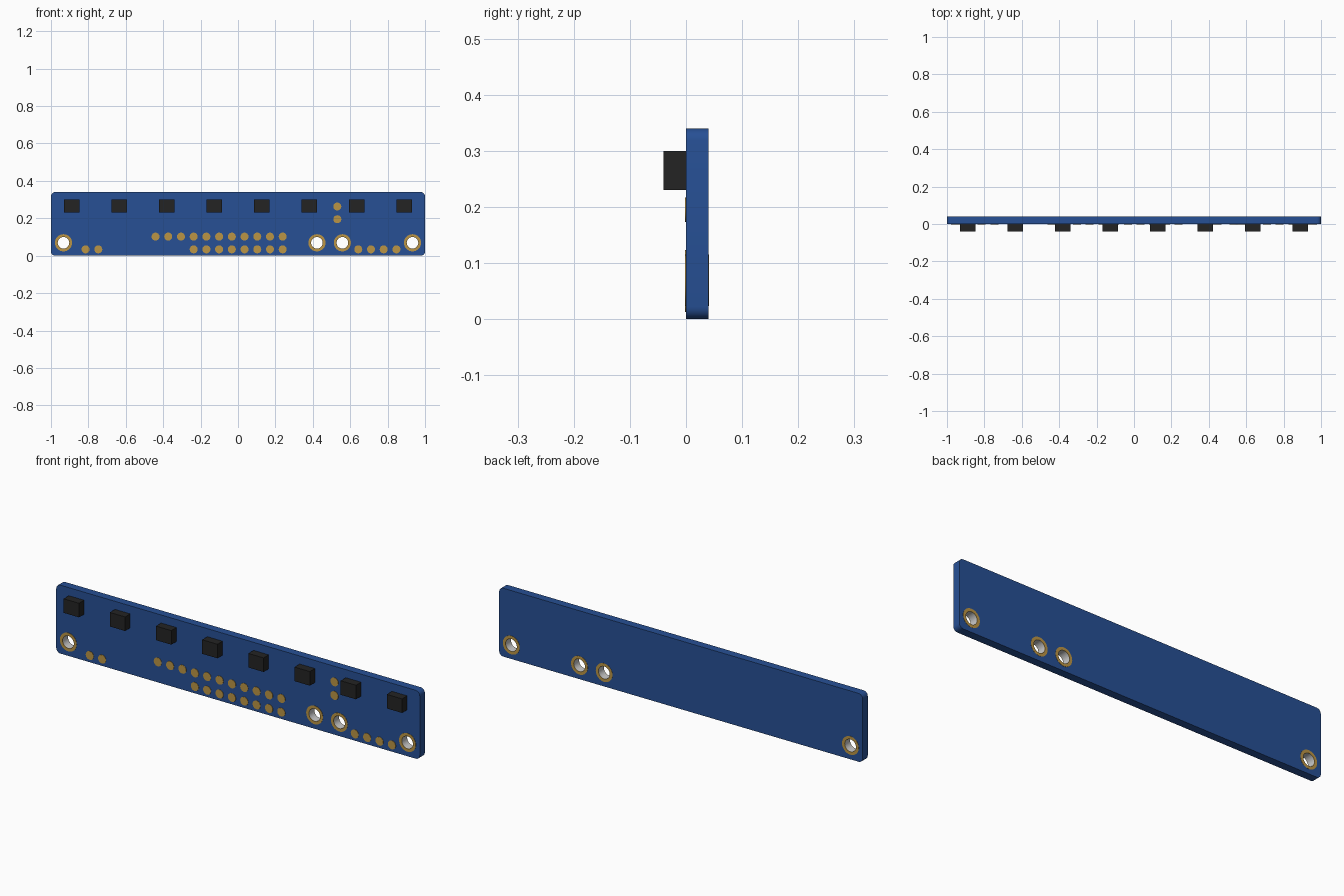
import bpy, bmesh
from math import sin, cos, pi

if "Cube" in bpy.data.objects:
    bpy.data.objects.remove(bpy.data.objects["Cube"])


def material(name, rgb):
    m = bpy.data.materials.new(name)
    m.diffuse_color = (*rgb, 1)
    m.use_nodes = True
    m.node_tree.nodes["Principled BSDF"].inputs["Base Color"].default_value = m.diffuse_color
    return m


BLUE = material("board_blue", (0.02, 0.08, 0.30))
GOLD = material("contact_gold", (0.50, 0.30, 0.06))
BLACK = material("chip_black", (0.017, 0.017, 0.017))


def circle(x, z, r, n=32):
    return [(x + r * cos(2 * pi * i / n), z + r * sin(2 * pi * i / n)) for i in range(n)]


def rounded_rect(x0, x1, z0, z1, r, seg=5):
    pts = []
    corners = [(x1 - r, z1 - r), (x0 + r, z1 - r), (x0 + r, z0 + r), (x1 - r, z0 + r)]
    for k, (cx, cz) in enumerate(corners):
        for i in range(seg + 1):
            a = pi / 2 * (k + i / seg)
            pts.append((cx + r * cos(a), cz + r * sin(a)))
    return pts


def plate(name, loops, y0, y1, mat=None):
    """Filled x-z outline (inner loops become holes) spanning y0..y1."""
    cu = bpy.data.curves.new(name, 'CURVE')
    cu.dimensions = '2D'
    cu.fill_mode = 'BOTH'
    cu.extrude = (y1 - y0) / 2
    for pts in loops:
        s = cu.splines.new('POLY')
        s.points.add(len(pts) - 1)
        for p, (x, z) in zip(s.points, pts):
            p.co = (x, z, 0, 1)
        s.use_cyclic_u = True
    tmp = bpy.data.objects.new(name + "_outline", cu)
    bpy.context.collection.objects.link(tmp)
    dg = bpy.context.evaluated_depsgraph_get()
    me = bpy.data.meshes.new_from_object(tmp.evaluated_get(dg))
    bpy.data.objects.remove(tmp)
    bm = bmesh.new()
    bm.from_mesh(me)
    bmesh.ops.remove_doubles(bm, verts=bm.verts, dist=1e-5)
    for v in bm.verts:
        x, z, d = v.co
        v.co = (x, (y0 + y1) / 2 - d, z)
    bmesh.ops.recalc_face_normals(bm, faces=bm.faces)
    bm.to_mesh(me)
    bm.free()
    me.materials.clear()
    if mat:
        me.materials.append(mat)
    ob = bpy.data.objects.new(name, me)
    bpy.context.collection.objects.link(ob)
    bpy.ops.object.select_all(action='DESELECT')
    ob.select_set(True)
    bpy.context.view_layer.objects.active = ob
    bpy.ops.object.shade_smooth_by_angle(angle=pi / 6)
    return ob


# Circuit board with four mounting holes
HOLES = [-0.933, 0.422, 0.558, 0.933]
HZ, HR = 0.069, 0.031
plate("board", [rounded_rect(-1, 1, 0, 0.34, 0.022)] + [circle(x, HZ, HR + 0.002) for x in HOLES],
      0, 0.04, BLUE)

# Gold rings on both faces and a bare metal liner through each hole
for x in HOLES:
    ring = [circle(x, HZ, 0.046), circle(x, HZ, HR)]
    plate("front_hole_ring", ring, -0.0015, 0.0005, GOLD)
    plate("back_hole_ring", ring, 0.0395, 0.041, GOLD)
    plate("hole_liner", [circle(x, HZ, HR + 0.002), circle(x, HZ, HR)], 0, 0.04)

# Round contact pads on a regular pitch
P = 0.068
pads = [(-0.441 + P * i, 0.102) for i in range(11)]
pads += [(-0.237 + P * i, 0.034) for i in range(8)]
pads += [(-0.815 + P * i, 0.034) for i in range(2)]
pads += [(0.643 + P * i, 0.034) for i in range(4)]
pads += [(0.531, 0.195 + P * i) for i in range(2)]
for x, z in pads:
    plate("contact_pad", [circle(x, z, 0.0215, 24)], -0.002, 0.0005, GOLD)

# Row of eight sensor blocks along the top
for i in range(8):
    x = -0.889 + 0.254 * i
    bpy.ops.mesh.primitive_cube_add(size=1, location=(x, -0.02, 0.265))
    chip = bpy.context.object
    chip.name = "sensor_block"
    chip.scale = (0.084, 0.04, 0.07)
    chip.data.materials.append(BLACK)
